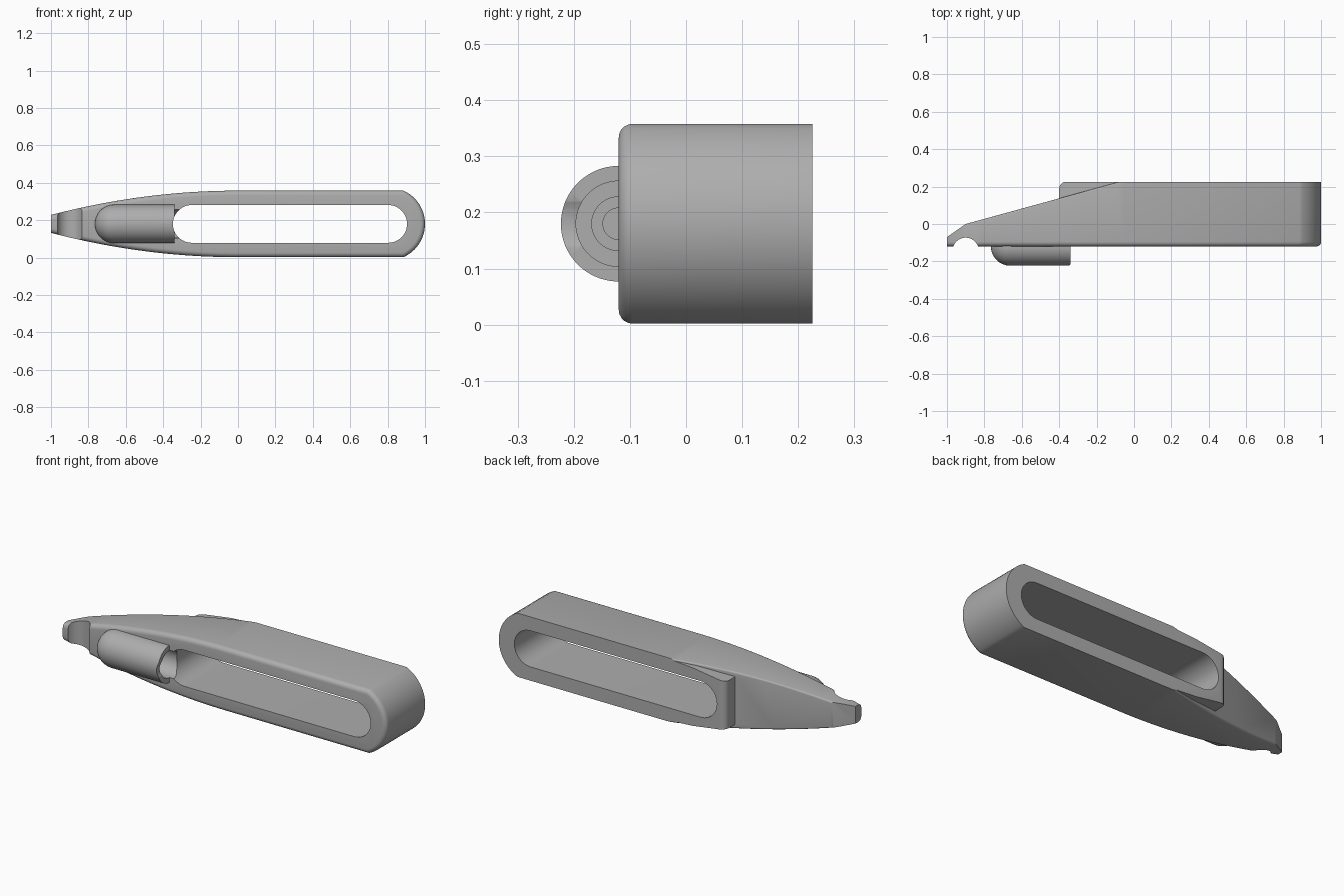
import bpy, bmesh, math
from mathutils import Vector

if "Cube" in bpy.data.objects:
    bpy.data.objects.remove(bpy.data.objects["Cube"], do_unlink=True)

MID = 0.18                  # height of the centre line
FRONT, BACK = -0.12, 0.225  # depth of the body

grey = bpy.data.materials.new("plain grey")
grey.use_nodes = True
colour = (0.42, 0.42, 0.42, 1)
grey.diffuse_color = colour
grey.node_tree.nodes["Principled BSDF"].inputs["Base Color"].default_value = colour


def make_object(name, bm):
    bmesh.ops.recalc_face_normals(bm, faces=bm.faces[:])
    mesh = bpy.data.meshes.new(name)
    bm.to_mesh(mesh)
    bm.free()
    mesh.materials.append(grey)
    ob = bpy.data.objects.new(name, mesh)
    bpy.context.collection.objects.link(ob)
    return ob


def extrude_outline(points, y0, y1):
    """Prism from an x-z outline, running from y0 to y1."""
    bm = bmesh.new()
    face = bm.faces.new([bm.verts.new((x, y0, z)) for x, z in points])
    made = bmesh.ops.extrude_face_region(bm, geom=[face])["geom"]
    for v in made:
        if isinstance(v, bmesh.types.BMVert):
            v.co.y = y1
    bmesh.ops.recalc_face_normals(bm, faces=bm.faces[:])
    return bm


def arc(cx, r, start, end, n):
    """Arc in x-z around a point on the centre line, angles in degrees."""
    angles = [math.radians(start + (end - start) * i / n) for i in range(n + 1)]
    return [(cx + r * math.cos(a), MID + r * math.sin(a)) for a in angles]


def lathe_x(name, profile, steps=64):
    """Spin an (x, radius) profile around the tube axis."""
    bm = bmesh.new()
    verts = [bm.verts.new((x, FRONT, MID + r)) for x, r in profile]
    edges = [bm.edges.new(pair) for pair in zip(verts, verts[1:])]
    bmesh.ops.spin(bm, geom=verts + edges, cent=(0, FRONT, MID), axis=(1, 0, 0),
                   angle=2 * math.pi, steps=steps)
    bmesh.ops.remove_doubles(bm, verts=bm.verts[:], dist=1e-5)
    return make_object(name, bm)


def combine(target, tool, operation):
    mod = target.modifiers.new(tool.name, 'BOOLEAN')
    mod.operation, mod.object, mod.solver = operation, tool, 'EXACT'
    bpy.context.view_layer.objects.active = target
    bpy.ops.object.modifier_apply(modifier=mod.name)
    bpy.data.objects.remove(tool, do_unlink=True)


def slice_off(bm, point, normal):
    """Cut away everything on the normal's side and cap the cut."""
    cut = bmesh.ops.bisect_plane(bm, geom=bm.verts[:] + bm.edges[:] + bm.faces[:],
                                 plane_co=point, plane_no=normal, clear_outer=True)
    rim = [e for e in cut["geom_cut"] if isinstance(e, bmesh.types.BMEdge)]
    return bmesh.ops.contextual_create(bm, geom=rim)["faces"]


# Body outline: tapering nose on the left, shallow round end on the right
def half_height(x):
    return 0.178 - 0.13 * x * x


nose = [(-1.1 + 1.1 * i / 22, half_height(-1.1 + 1.1 * i / 22)) for i in range(23)]
outline = [(x, MID + h) for x, h in nose]
outline += arc(0.805, 0.195, 66, -66, 24)
outline += [(x, MID - h) for x, h in reversed(nose)]
bm = extrude_outline(outline, FRONT, BACK)

# Rounded front rim
rim = [e for e in bm.edges if all(abs(v.co.y - FRONT) < 1e-5 for v in e.verts)]
bmesh.ops.bevel(bm, geom=rim, offset=0.025, segments=5, profile=0.5, affect='EDGES')

# Slanted back of the nose with softened long edges
slant = Vector((-0.225, 0.82, 0)).normalized()
caps = slice_off(bm, (-0.9, 0, 0), slant)
bm.normal_update()
soft = {e for f in caps for e in f.edges
        if abs(e.verts[0].co.x - e.verts[1].co.x) > 0.005}
bmesh.ops.bevel(bm, geom=list(soft), offset=0.022, segments=4, profile=0.5,
                affect='EDGES', clamp_overlap=True)

# Steeper tip and flat end
slice_off(bm, (-0.9, 0, 0), Vector((-0.07, 0.1, 0)).normalized())
slice_off(bm, (-1, 0, 0), (-1, 0, 0))
body = make_object("body", bm)

# Raised collar behind the slot's nose end
top = [(-0.4, 0.133), (-0.33, 0.143), (-0.2, 0.162), (-0.05, 0.172), (0.1, 0.172)]
ring = [(x, MID + h) for x, h in top] + [(x, MID - h) for x, h in reversed(top)]
bm = extrude_outline(ring, 0.0, BACK)
corner = [e for e in bm.edges
          if all(v.co.x < -0.39 and v.co.y > 0.2 for v in e.verts)]
bmesh.ops.bevel(bm, geom=corner, offset=0.035, segments=5, profile=0.5, affect='EDGES')
combine(body, make_object("back_collar", bm), 'UNION')

# Round-nosed tube on the front
R = 0.103
dome = [(-0.662 - R * math.cos(a), R * math.sin(a))
        for a in (math.pi / 2 * i / 12 for i in range(13))]
tube = lathe_x("front_tube", dome + [(-0.34, R), (-0.34, 0)])
combine(body, tube, 'UNION')

# Stepped bore
bore = lathe_x("bore_cutter", [(-0.66, 0), (-0.66, 0.028), (-0.58, 0.028), (-0.58, 0.048),
                               (-0.47, 0.048), (-0.47, 0.076), (-0.25, 0.076), (-0.25, 0)])
combine(body, bore, 'DIFFERENCE')

# Long slot right through
slot = arc(0.803, 0.101, 90, -90, 24) + arc(-0.247, 0.101, 270, 90, 24)
combine(body, make_object("slot_cutter", extrude_outline(slot, -0.5, 0.5)), 'DIFFERENCE')

# Finger notch near the tip
bm = bmesh.new()
bmesh.ops.create_cone(bm, cap_ends=True, segments=48, radius1=0.07, radius2=0.07, depth=1)
bmesh.ops.translate(bm, verts=bm.verts[:], vec=(-0.9, -0.143, MID))
combine(body, make_object("notch_cutter", bm), 'DIFFERENCE')

# Smooth shading with crisp edges
bpy.ops.object.select_all(action='DESELECT')
body.select_set(True)
bpy.context.view_layer.objects.active = body
bpy.ops.object.shade_smooth_by_angle(angle=math.radians(30))
